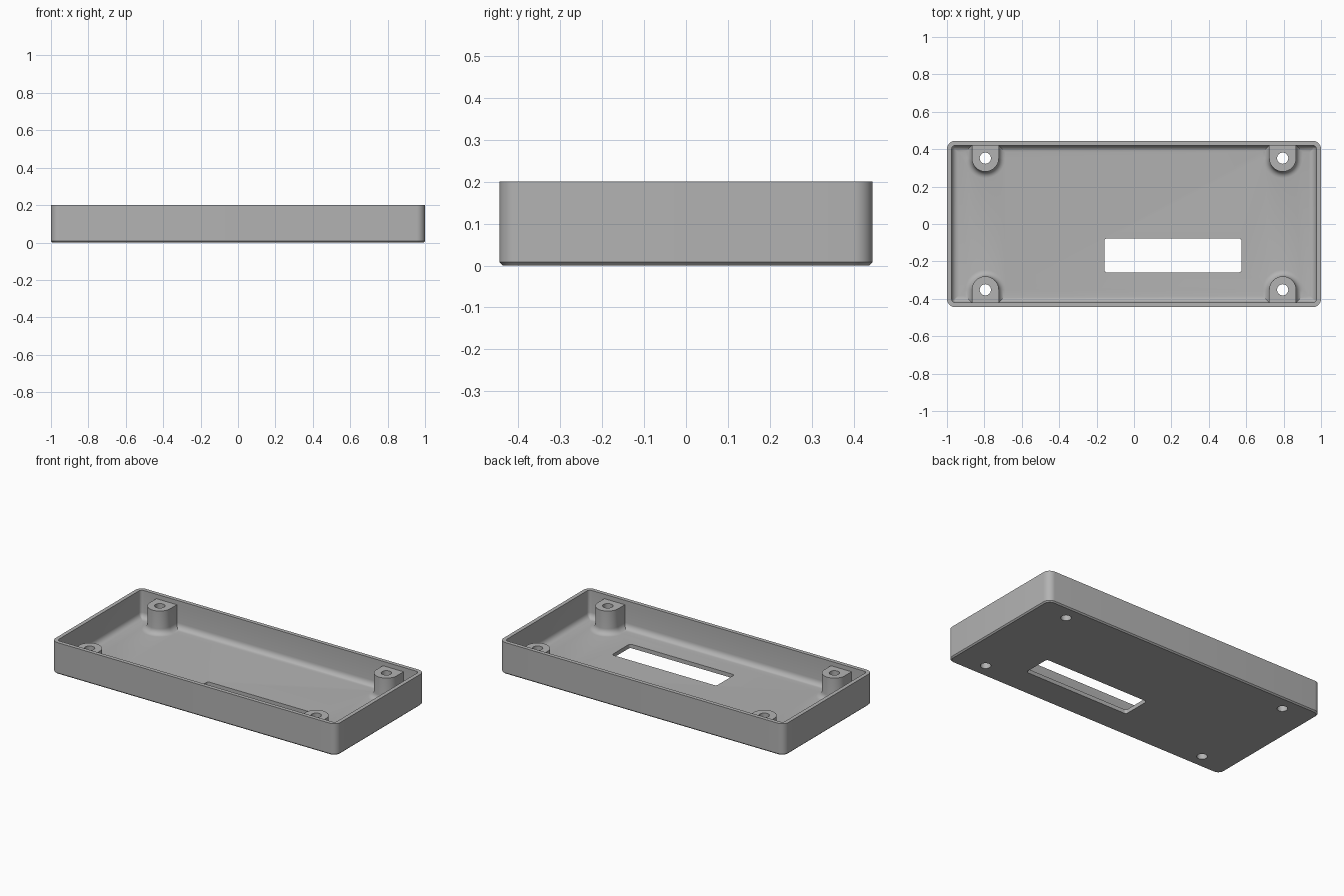
import bpy, bmesh
from math import pi, cos, sin, radians

if "Cube" in bpy.data.objects:
    bpy.data.objects.remove(bpy.data.objects["Cube"], do_unlink=True)

HALF_X, HALF_Y, HEIGHT = 1.0, 0.445, 0.2
WALL, FLOOR, FILLET, CORNER = 0.025, 0.025, 0.035, 0.045
BOSS_X, BOSS_Y, BOSS_R, BOSS_TOP, HOLE_R = 0.795, 0.352, 0.072, 0.172, 0.03

grey = bpy.data.materials.new("plain grey")
grey.use_nodes = True
colour = (0.45, 0.45, 0.45, 1)
grey.diffuse_color = colour
grey.node_tree.nodes["Principled BSDF"].inputs["Base Color"].default_value = colour


def arc(cx, cy, r, start, end, steps):
    angles = [start + (end - start) * i / steps for i in range(steps + 1)]
    return [(cx + r * cos(a), cy + r * sin(a)) for a in angles]


def rounded_rect(hx, hy, r, steps=8):
    points = []
    for i, (sx, sy) in enumerate([(1, 1), (-1, 1), (-1, -1), (1, -1)]):
        points += arc(sx * (hx - r), sy * (hy - r), r, i * pi / 2, (i + 1) * pi / 2, steps)
    return points


def loft(name, rings):
    """Skin a list of (outline, z) rings and cap both ends."""
    bm = bmesh.new()
    loops = [[bm.verts.new((x, y, z)) for x, y in outline] for outline, z in rings]
    for a, b in zip(loops, loops[1:]):
        for i in range(len(a)):
            j = (i + 1) % len(a)
            bm.faces.new((a[i], a[j], b[j], b[i]))
    bm.faces.new(loops[0][::-1])
    bm.faces.new(loops[-1])
    bmesh.ops.recalc_face_normals(bm, faces=bm.faces)
    mesh = bpy.data.meshes.new(name)
    bm.to_mesh(mesh)
    bm.free()
    mesh.materials.append(grey)
    obj = bpy.data.objects.new(name, mesh)
    bpy.context.collection.objects.link(obj)
    return obj


def combine(target, tool, operation):
    tool.hide_render = True
    bpy.context.view_layer.objects.active = target
    mod = target.modifiers.new(operation.lower(), "BOOLEAN")
    mod.operation, mod.solver, mod.object = operation, "EXACT", tool
    bpy.ops.object.modifier_apply(modifier=mod.name)
    bpy.data.objects.remove(tool, do_unlink=True)


# Concave fillet as (offset from the wall, z), from wall down to floor
cove = [(FILLET * (1 - cos(a)), FLOOR + FILLET * (1 - sin(a)))
        for a in [i * pi / 12 for i in range(7)]]

# Tray: chamfered base, straight walls, flat rim, filleted hollow
profile = [(0.008, 0), (0, 0.008), (0, HEIGHT), (WALL, HEIGHT)]
profile += [(WALL + d, z) for d, z in cove]
tray = loft("tray", [(rounded_rect(HALF_X - d, HALF_Y - d, max(CORNER - d, 0.003)), z)
                     for d, z in profile])

# Screw bosses joined to the long walls, with flared feet
boss_profile = [(0, BOSS_TOP)] + cove + [(FILLET, FLOOR - 0.01)]
corners = [(sx * BOSS_X, sy) for sx in (-1, 1) for sy in (-1, 1)]
for x, side in corners:
    rings = []
    for d, z in boss_profile:
        r = BOSS_R + d
        half = arc(0, BOSS_Y, r, 0, -pi, 24)
        outline = [(r, HALF_Y - 0.01)] + half + [(-r, HALF_Y - 0.01)]
        rings.append(([(x + px, side * py) for px, py in outline], z))
    combine(tray, loft("screw_boss", rings), "UNION")

# Screw holes through bosses and floor
for x, side in corners:
    circle = arc(x, side * BOSS_Y, HOLE_R, 0, 2 * pi, 32)[:-1]
    combine(tray, loft("hole_cutter", [(circle, -0.1), (circle, 0.3)]), "DIFFERENCE")

# Display slot in the floor
slot = [(x + 0.208, y - 0.168) for x, y in rounded_rect(0.367, 0.091, 0.015, 5)]
combine(tray, loft("slot_cutter", [(slot, -0.1), (slot, 0.3)]), "DIFFERENCE")

bpy.ops.object.select_all(action="DESELECT")
tray.select_set(True)
bpy.context.view_layer.objects.active = tray
bpy.ops.object.shade_smooth_by_angle(angle=radians(30))
